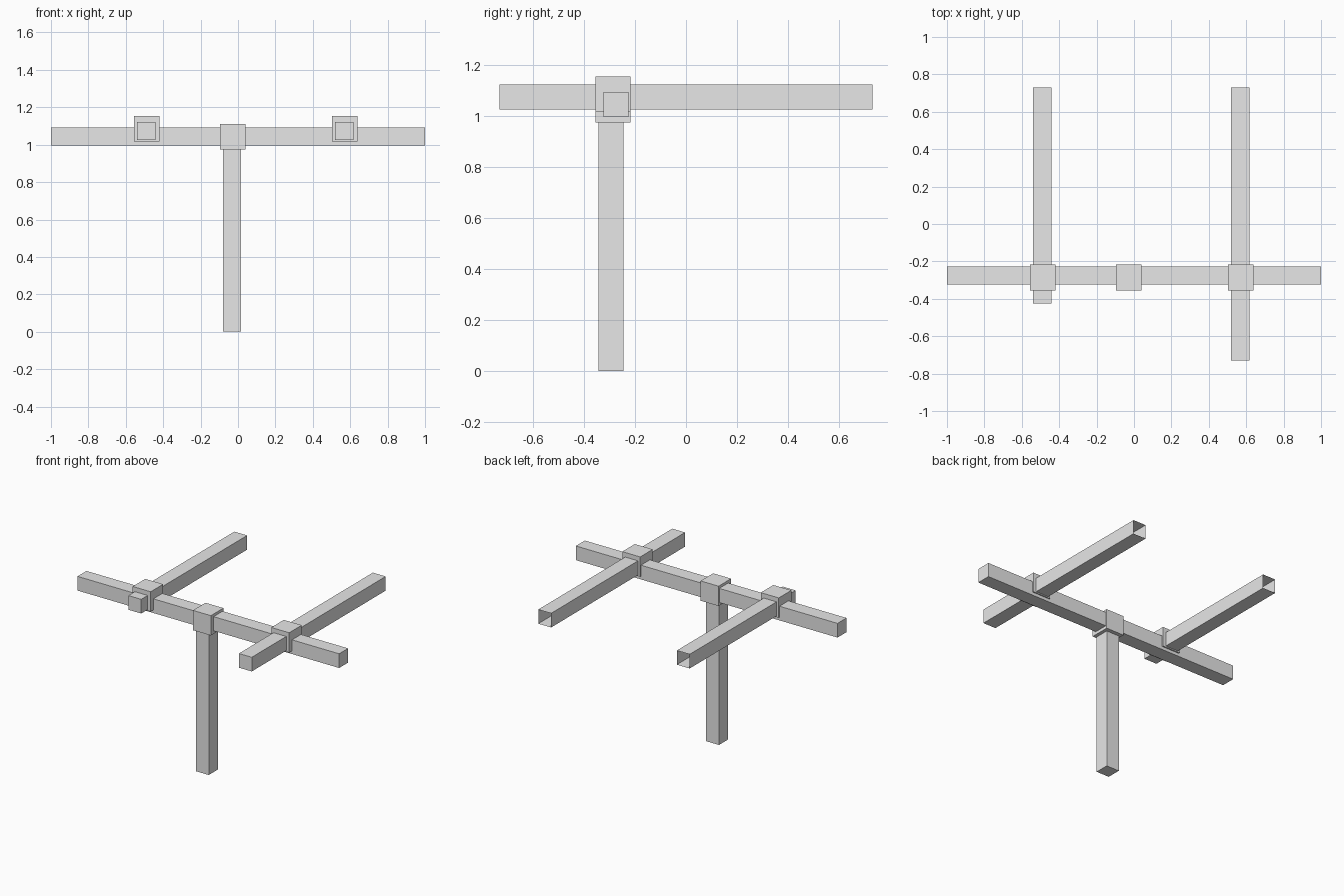
import bpy
import bmesh
from mathutils import Vector

cube = bpy.data.objects.get("Cube")
if cube:
    bpy.data.objects.remove(cube, do_unlink=True)

# Single plain grey
grey = bpy.data.materials.new("plain_grey")
grey.use_nodes = True
grey.diffuse_color = (0.8, 0.8, 0.8, 1)
grey.node_tree.nodes["Principled BSDF"].inputs["Base Color"].default_value = (0.8, 0.8, 0.8, 1)


def beam(name, x, y, z, open_back=False):
    """Box spanning the (low, high) ranges; open_back leaves the +y end uncapped."""
    spans = (x, y, z)
    centre = Vector([(a + b) / 2 for a, b in spans])
    size = Vector([b - a for a, b in spans])
    bm = bmesh.new()
    bmesh.ops.create_cube(bm, size=1)
    bmesh.ops.scale(bm, vec=size, verts=bm.verts)
    if open_back:
        caps = [f for f in bm.faces if f.normal.y > 0.9]
        bmesh.ops.delete(bm, geom=caps, context='FACES')
    mesh = bpy.data.meshes.new(name)
    bm.to_mesh(mesh)
    bm.free()
    mesh.materials.append(grey)
    obj = bpy.data.objects.new(name, mesh)
    obj.location = centre
    bpy.context.collection.objects.link(obj)
    return obj


def around(middle, width):
    return (middle - width / 2, middle + width / 2)


BAR = 0.098      # beam thickness
COLLAR = 0.137   # joint block thickness
JOINT_Y = around(-0.286, COLLAR)

# Upright post and crossbar
beam("post", around(-0.032, BAR), around(-0.294, BAR), (0, 1.05))
beam("crossbar", (-1, 1), around(-0.275, BAR), around(1.044, BAR))
beam("post_collar", around(-0.028, COLLAR), JOINT_Y, around(1.043, COLLAR))

# Two rails running front to back, each with a joint block on the crossbar
for side, x, front in (("right", -0.491, -0.425), ("left", 0.568, -0.731)):
    beam(side + "_rail", around(x, BAR), (front, 0.731), around(1.073, BAR), open_back=True)
    beam(side + "_rail_collar", around(x + 0.003, COLLAR), JOINT_Y, around(1.085, COLLAR))
